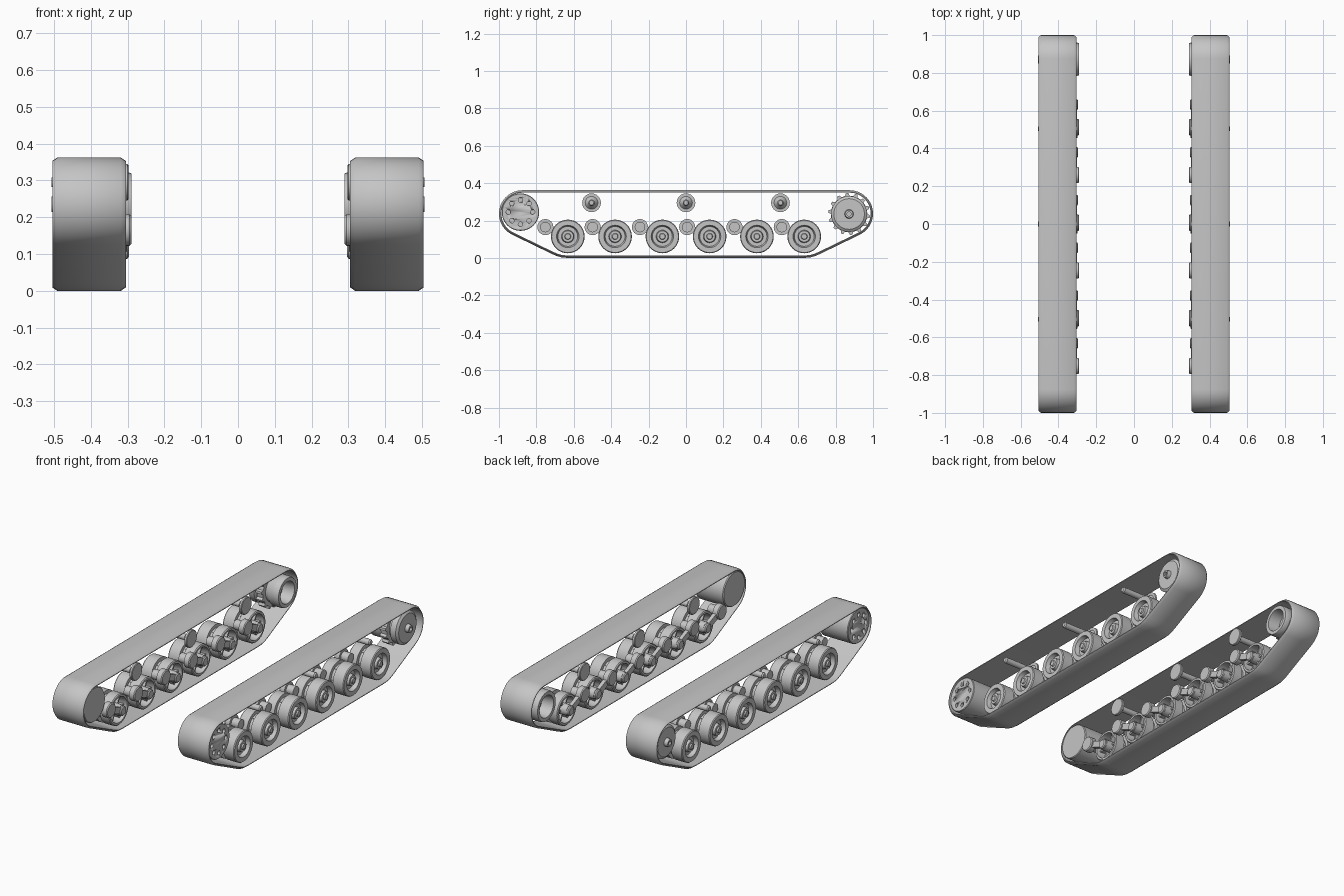
import bpy, bmesh
from math import sin, cos, pi, radians, atan2, hypot
from mathutils import Matrix, Vector

if "Cube" in bpy.data.objects:
    bpy.data.objects.remove(bpy.data.objects["Cube"], do_unlink=True)

grey = bpy.data.materials.new("plain grey")
grey.use_nodes = True
colour = (0.56, 0.56, 0.56, 1)
grey.diffuse_color = colour
grey.node_tree.nodes["Principled BSDF"].inputs["Base Color"].default_value = colour


def finish(bm, name, mirror=True):
    """Turn a bmesh on the +x side into a shaded object mirrored to -x."""
    bmesh.ops.recalc_face_normals(bm, faces=bm.faces)
    mesh = bpy.data.meshes.new(name)
    bm.to_mesh(mesh)
    bm.free()
    mesh.materials.append(grey)
    obj = bpy.data.objects.new(name, mesh)
    bpy.context.collection.objects.link(obj)
    bpy.ops.object.select_all(action='DESELECT')
    obj.select_set(True)
    bpy.context.view_layer.objects.active = obj
    bpy.ops.object.shade_smooth_by_angle(angle=radians(35))
    if mirror:
        mod = obj.modifiers.new("other side", 'MIRROR')
        mod.use_mirror_merge = False
    return obj


def bridge(bm, rings, closed):
    pairs = list(zip(rings, rings[1:]))
    if closed:
        pairs.append((rings[-1], rings[0]))
    for a, b in pairs:
        n = len(a)
        for i in range(n):
            bm.faces.new((a[i], a[(i + 1) % n], b[(i + 1) % n], b[i]))


def lathe(bm, profile, y, z, segs=32):
    """Spin (x, radius) points round an axle along x, capping both ends."""
    rings = []
    for x, r in profile:
        rings.append([bm.verts.new((x, y + r * cos(2 * pi * i / segs),
                                    z + r * sin(2 * pi * i / segs))) for i in range(segs)])
    bridge(bm, rings, False)
    bm.faces.new(rings[0])
    bm.faces.new(rings[-1])


def bar(bm, x, start, end, width, depth):
    """Box running between two (y, z) points."""
    dy, dz = end[0] - start[0], end[1] - start[1]
    place = Matrix.Translation((x, (start[0] + end[0]) / 2, (start[1] + end[1]) / 2))
    size = Matrix.Diagonal((depth, hypot(dy, dz), width, 1))
    bmesh.ops.create_cube(bm, size=1, matrix=place @ Matrix.Rotation(atan2(dz, dy), 4, 'X') @ size)


# Track belt: an outline swept with a thin, chamfered section
half = []
for i in range(17):
    a = radians(90 - 154 * i / 16)
    half.append(Vector((0.875 + 0.125 * cos(a), 0.237 + 0.125 * sin(a))))
half += [Vector(p) for p in ((0.72, 0.023), (0.69, 0.01), (0.665, 0.003), (0.63, 0))]
outline = half + [Vector((-p.x, p.y)) for p in reversed(half)]
section = [(0.305, 0.013), (0.305, 0.009), (0.318, 0), (0.492, 0), (0.505, 0.009), (0.505, 0.013)]
bm = bmesh.new()
rings = []
for x, inset in section:
    ring = []
    for i, p in enumerate(outline):
        d = (outline[(i + 1) % len(outline)] - outline[i - 1]).normalized()
        q = p + Vector((d.y, -d.x)) * inset
        ring.append(bm.verts.new((x, q.x, q.y)))
    rings.append(ring)
bridge(bm, rings, True)
finish(bm, "track_belt")

# Road wheels: twin tyres, dished outer face, hollow ribbed inner face
wheel_profile = [(0.31, 0.022), (0.31, 0.03), (0.40, 0.034), (0.40, 0.066), (0.325, 0.074),
                 (0.325, 0.085), (0.33, 0.09), (0.385, 0.09), (0.385, 0.07), (0.41, 0.07),
                 (0.41, 0.09), (0.475, 0.09), (0.48, 0.086), (0.48, 0.06), (0.455, 0.053),
                 (0.455, 0.034), (0.475, 0.03), (0.475, 0.017), (0.483, 0.014)]
arm_z, wheel_z = 0.165, 0.115
for n in range(6):
    y = -0.632 + n * 0.2528
    bm = bmesh.new()
    lathe(bm, wheel_profile, y, wheel_z)
    for k in range(6):
        a = 2 * pi * k / 6
        bar(bm, 0.375, (y + 0.028 * cos(a), wheel_z + 0.028 * sin(a)),
            (y + 0.072 * cos(a), wheel_z + 0.072 * sin(a)), 0.01, 0.06)
    finish(bm, f"road_wheel_{n + 1}")

    # Swing arm: pivot drum, sloping bar and wheel end boss
    bm = bmesh.new()
    py = y - 0.12
    lathe(bm, [(0.29, 0.026), (0.29, 0.038), (0.295, 0.043), (0.325, 0.043), (0.325, 0.028),
               (0.37, 0.028)], py, arm_z, 24)
    lathe(bm, [(0.296, 0.022), (0.301, 0.028), (0.33, 0.028)], y, wheel_z, 24)
    bar(bm, 0.313, (py, arm_z), (y, wheel_z), 0.036, 0.022)
    finish(bm, f"swing_arm_{n + 1}")

# Return rollers: inner disc, flared hub and slender axle
for n, y in enumerate((-0.505, 0, 0.505)):
    bm = bmesh.new()
    lathe(bm, [(0.298, 0.046), (0.301, 0.05), (0.312, 0.05), (0.312, 0.034), (0.335, 0.017),
               (0.50, 0.017), (0.507, 0.012)], y, 0.295, 24)
    finish(bm, f"return_roller_{n + 1}")

# Front idler: plain drum with a ring of round recesses in the outer face
idler_y, idler_z = -0.885, 0.245
bm = bmesh.new()
lathe(bm, [(0.308, 0.096), (0.313, 0.1), (0.492, 0.1), (0.496, 0.097)], idler_y, idler_z, 40)
idler = finish(bm, "front_idler", mirror=False)
bm = bmesh.new()
for k in range(8):
    a = 2 * pi * k / 8
    lathe(bm, [(0.47, 0.012), (0.52, 0.012)],
          idler_y + 0.065 * cos(a), idler_z + 0.065 * sin(a), 16)
cutter = finish(bm, "recess_cutter", mirror=False)
cutter.hide_render = True
cut = idler.modifiers.new("recesses", 'BOOLEAN')
cut.operation, cut.solver, cut.object = 'DIFFERENCE', 'EXACT', cutter
bpy.context.view_layer.objects.active = idler
bpy.ops.object.modifier_apply(modifier=cut.name)
bpy.data.objects.remove(cutter, do_unlink=True)
idler.modifiers.new("other side", 'MIRROR').use_mirror_merge = False

# Drive sprocket: drum with hub outside and an open cup inside
drive_y, drive_z = 0.872, 0.235
bm = bmesh.new()
lathe(bm, [(0.36, 0.025), (0.36, 0.055), (0.29, 0.064), (0.29, 0.084), (0.30, 0.088),
           (0.35, 0.088), (0.37, 0.075), (0.43, 0.075), (0.44, 0.096), (0.475, 0.096),
           (0.485, 0.082), (0.485, 0.024), (0.507, 0.021), (0.507, 0.011), (0.495, 0.011)],
      drive_y, drive_z)
finish(bm, "drive_sprocket")

# Tooth ring
bm = bmesh.new()
teeth = 14
rings = []
for x in (0.38, 0.42):
    ring = []
    for k in range(teeth):
        for step, r in ((0, 0.098), (0.45, 0.098), (0.6, 0.112), (0.85, 0.112)):
            a = 2 * pi * (k + step) / teeth
            ring.append(bm.verts.new((x, drive_y + r * cos(a), drive_z + r * sin(a))))
    rings.append(ring)
bridge(bm, rings, False)
bm.faces.new(rings[0])
bm.faces.new(rings[1])
finish(bm, "sprocket_teeth")
